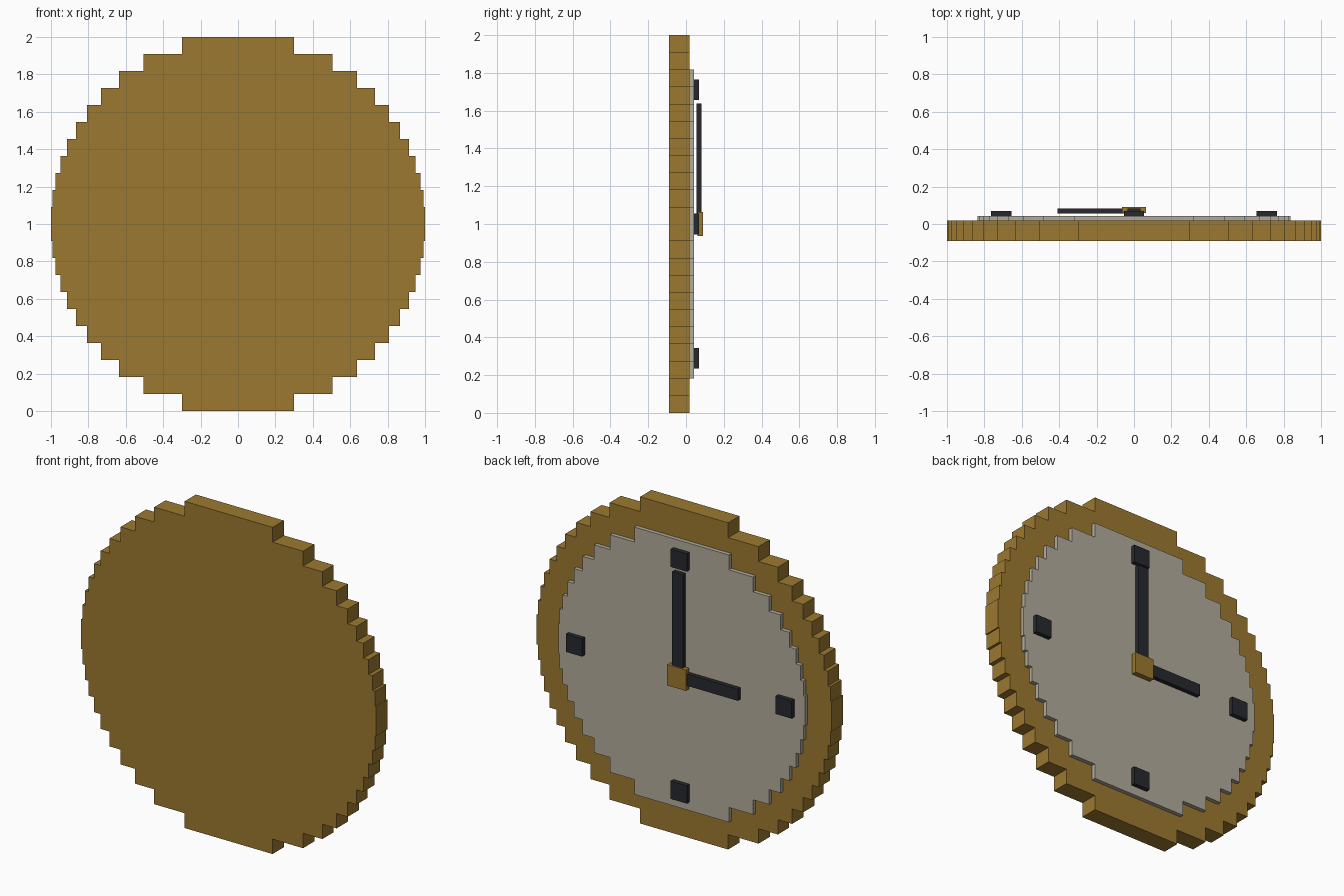
import bpy, bmesh, math

if "Cube" in bpy.data.objects:
    bpy.data.objects.remove(bpy.data.objects["Cube"])

U = 2 / 22          # height of one stepped row
CZ = 1.0            # centre height of the clock


def make_material(name, color):
    mat = bpy.data.materials.new(name)
    mat.diffuse_color = color
    mat.use_nodes = True
    mat.node_tree.nodes["Principled BSDF"].inputs["Base Color"].default_value = mat.diffuse_color
    return mat


wood = make_material("golden_wood", (0.33, 0.19, 0.03, 1))
cream = make_material("pale_dial", (0.45, 0.41, 0.33, 1))
dark = make_material("dark_metal", (0.02, 0.022, 0.027, 1))


def finish(name, bm, mat):
    bmesh.ops.recalc_face_normals(bm, faces=bm.faces)
    mesh = bpy.data.meshes.new(name)
    bm.to_mesh(mesh)
    bm.free()
    mesh.materials.append(mat)
    obj = bpy.data.objects.new(name, mesh)
    bpy.context.collection.objects.link(obj)
    return obj


def stepped_disc(name, radius, rows, y0, y1, mat):
    # Stair-step outline: each row is as wide as the circle at its mid height
    right = []
    for i in range(-rows, rows):
        w = math.sqrt(radius ** 2 - ((i + 0.5) * U) ** 2)
        if i != 0:
            right.append((w, i * U))
        if i != -1:
            right.append((w, (i + 1) * U))
    outline = right + [(-x, z) for x, z in reversed(right)]
    bm = bmesh.new()
    face = bm.faces.new([bm.verts.new((x, y0, CZ + z)) for x, z in outline])
    ext = bmesh.ops.extrude_face_region(bm, geom=[face], use_keep_orig=True)
    verts = [g for g in ext["geom"] if isinstance(g, bmesh.types.BMVert)]
    bmesh.ops.translate(bm, verts=verts, vec=(0, y1 - y0, 0))
    return finish(name, bm, mat)


def box(name, x, y, z, mat):
    # Box from (min, max) ranges, z measured from the clock centre
    bm = bmesh.new()
    bmesh.ops.create_cube(bm, size=1)
    for v in bm.verts:
        v.co = (x[v.co.x > 0], y[v.co.y > 0], CZ + z[v.co.z > 0])
    return finish(name, bm, mat)


# Case and dial
stepped_disc("clock_case", 1.0, 11, -0.091, 0.018, wood)
stepped_disc("dial", 9.2 * U, 9, 0.018, 0.043, cream)

# Four hour markers
m, d = 0.0545, 0.71
for label, cx, cz in (("top", 0, d), ("bottom", 0, -d), ("left", -d, 0), ("right", d, 0)):
    box("marker_" + label, (cx - m, cx + m), (0.043, 0.07), (cz - m, cz + m), dark)

# Hands and hub
h = 0.036
box("minute_hand", (-h, h), (0.056, 0.082), (0, 0.637), dark)
box("hour_hand", (-0.409, -h), (0.056, 0.082), (-h, h), dark)
box("hub", (-0.064, 0.064), (0.06, 0.091), (-0.064, 0.064), wood)
